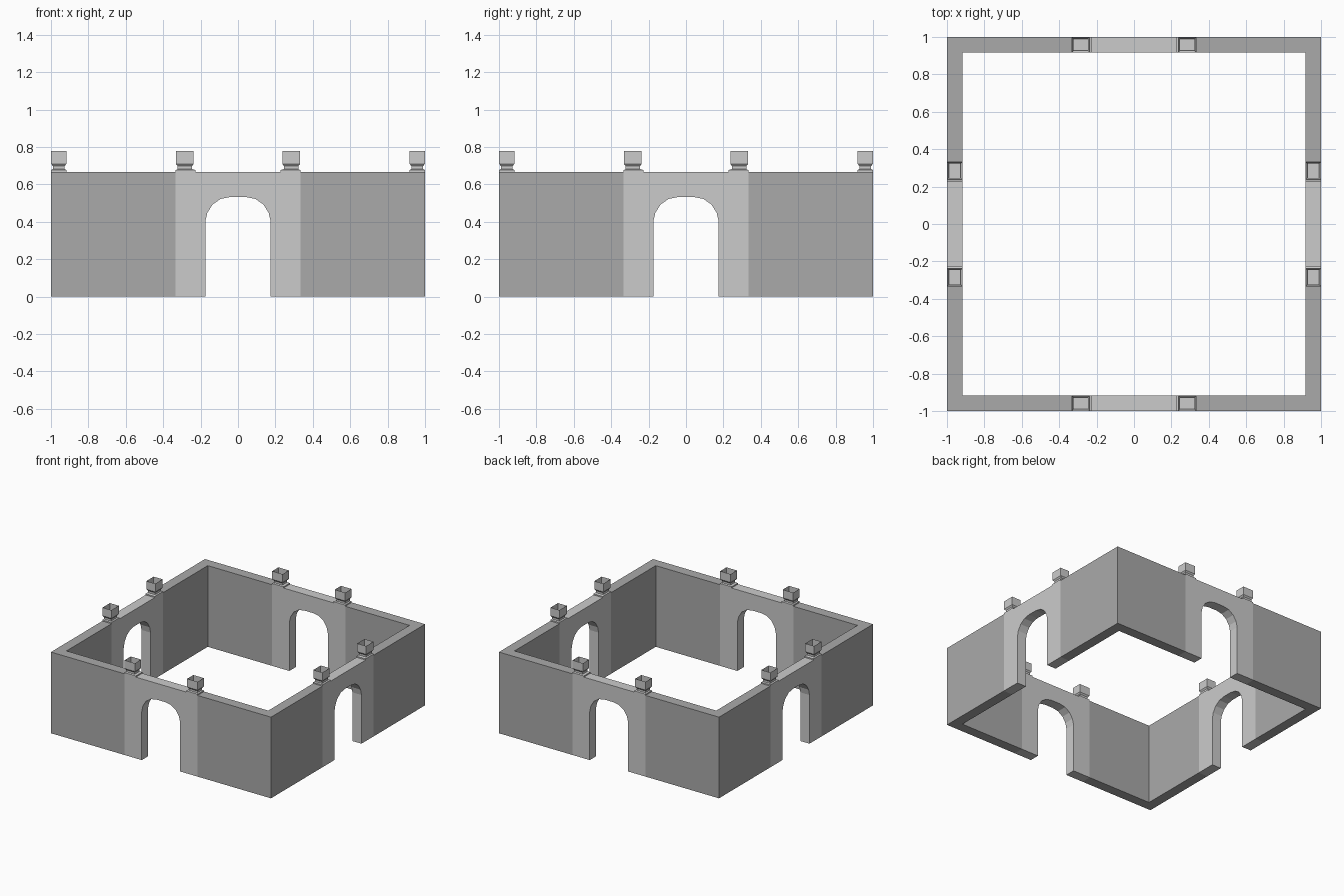
import bpy, bmesh
from math import pi
from mathutils import Matrix

if "Cube" in bpy.data.objects:
    bpy.data.objects.remove(bpy.data.objects["Cube"])

H, INNER, BAY = 0.667, 0.917, 0.333

dark = bpy.data.materials.new("dark_grey")
dark.diffuse_color = (0.4, 0.4, 0.4, 1)
dark.use_nodes = True
dark.node_tree.nodes["Principled BSDF"].inputs["Base Color"].default_value = dark.diffuse_color


def finish(bm, name, turn=0, mat=None):
    bm.transform(Matrix.Rotation(turn * pi / 2, 4, 'Z'))
    me = bpy.data.meshes.new(name)
    bm.to_mesh(me)
    bm.free()
    ob = bpy.data.objects.new(name, me)
    bpy.context.collection.objects.link(ob)
    if mat:
        me.materials.append(mat)


def prism(outline, to_a, to_b):
    """Closed solid between two mapped copies of a 2D outline."""
    bm = bmesh.new()
    a = [bm.verts.new(to_a(*p)) for p in outline]
    b = [bm.verts.new(to_b(*p)) for p in outline]
    bm.faces.new(a)
    bm.faces.new(b[::-1])
    n = len(outline)
    for i in range(n):
        j = (i + 1) % n
        bm.faces.new((a[j], a[i], b[i], b[j]))
    bmesh.ops.recalc_face_normals(bm, faces=bm.faces)
    return bm


def finial(x0, x1):
    """Hollow square post top, open at the top."""
    bm = bmesh.new()
    rings = []
    # z, inset from the outer square
    for z, d in [(H, 0), (0.677, 0), (0.682, 0.010), (0.698, 0.010),
                 (0.710, 0.001), (0.778, 0.001)]:
        a, b = x0 + d, x1 - d
        if z < 0.68:
            a, b = (a, b + 0.008) if x0 < 0 else (a - 0.008, b)
        y0, y1 = -1 + d, -INNER - d
        rings.append([bm.verts.new((x, y, z)) for x, y in
                      ((a, y0), (b, y0), (b, y1), (a, y1))])
    for r, s in zip(rings, rings[1:]):
        for i in range(4):
            j = (i + 1) % 4
            bm.faces.new((r[i], r[j], s[j], s[i]))
    return bm


# Half arch opening, from the floor up to near the crown
half = [(0.175, 0), (0.175, 0.40), (0.164, 0.448), (0.136, 0.493),
        (0.092, 0.523), (0.04, 0.533)]
gate = ([(-BAY, 0), (-BAY, H), (BAY, H), (BAY, 0)] + half
        + [(-x, z) for x, z in reversed(half)])

# L-shaped plan of one corner wall
corner = [(-1, -1), (-BAY, -1), (-BAY, -INNER), (-INNER, -INNER),
          (-INNER, -BAY), (-1, -BAY)]

for k in range(4):
    finish(prism(gate, lambda x, z: (x, -1, z), lambda x, z: (x, -INNER, z)),
           "arched_gate", k)
    finish(prism(corner, lambda x, y: (x, y, 0), lambda x, y: (x, y, H)),
           "corner_wall", k, dark)
    finish(finial(-BAY, -0.236), "post_finial", k)
    finish(finial(0.236, BAY), "post_finial", k)
